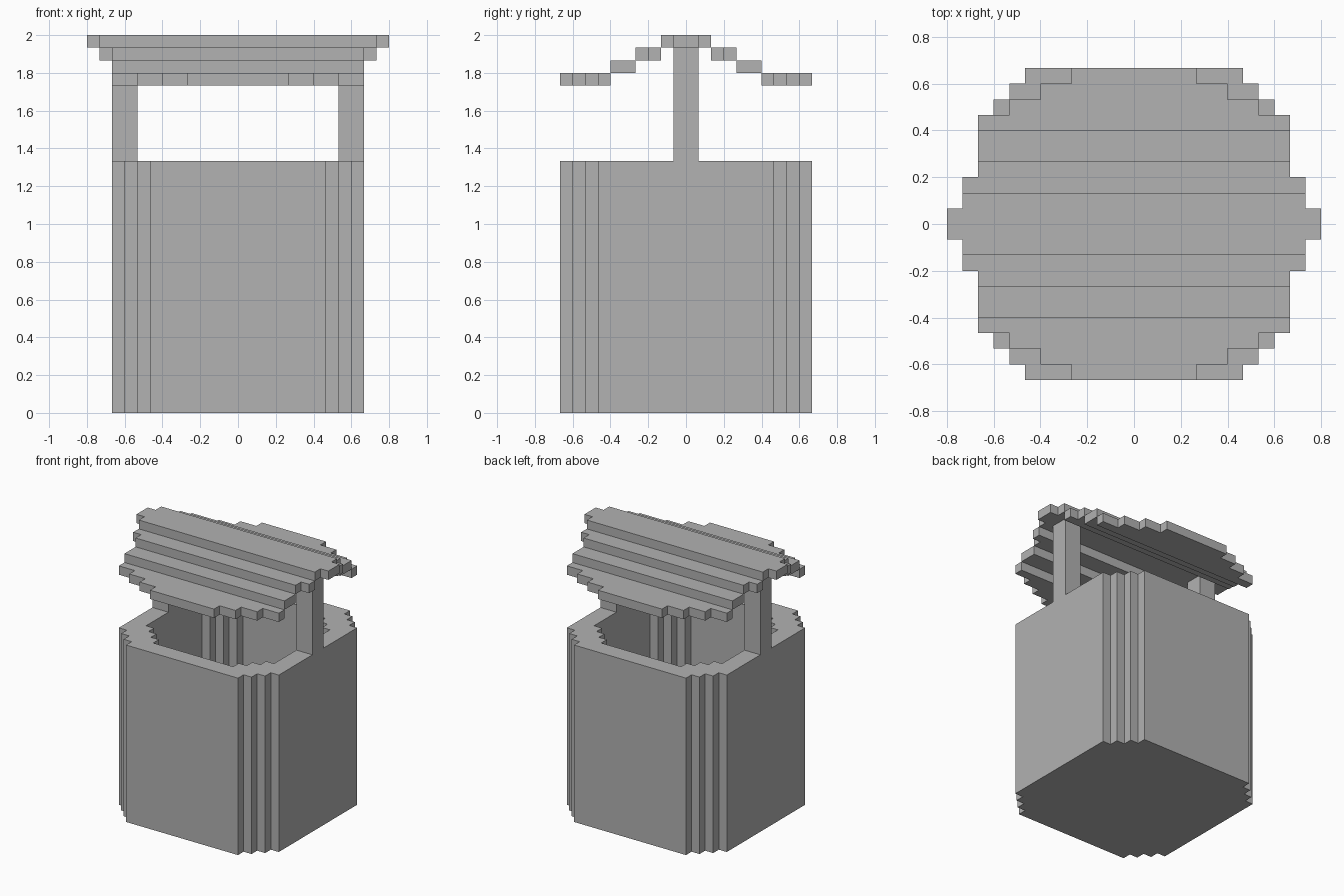
import bpy, bmesh

U = 1 / 15  # one block

cube = bpy.data.objects.get("Cube")
if cube:
    bpy.data.objects.remove(cube, do_unlink=True)

stone = bpy.data.materials.new("plain grey")
stone.use_nodes = True
grey = (0.445, 0.445, 0.445, 1)
stone.diffuse_color = grey
stone.node_tree.nodes["Principled BSDF"].inputs["Base Color"].default_value = grey


def stepped_side(y, steps):
    """Right-hand stair edge; each step is (half width, y where it ends)."""
    points = []
    for half, end in steps:
        points += [(half, y), (half, end)]
        y = end
    return points


def mirrored_x(side):
    return side + [(-x, y) for x, y in reversed(side)]


def full_plan(steps):
    """Plan symmetric about both axes, starting from the middle."""
    upper = stepped_side(0, steps)[1:]
    return mirrored_x([(x, -y) for x, y in reversed(upper)] + upper)


def loft(name, rings, mirror_axis=None):
    """Skin a stack of (outline, height) rings and cap both ends."""
    bm = bmesh.new()
    loops = [[bm.verts.new((x * U, y * U, z * U)) for x, y in outline]
             for outline, z in rings]
    count = len(loops[0])
    for a, b in zip(loops, loops[1:]):
        for i in range(count):
            j = (i + 1) % count
            bm.faces.new((a[i], a[j], b[j], b[i]))
    bm.faces.new(reversed(loops[0]))
    bm.faces.new(loops[-1])
    bmesh.ops.recalc_face_normals(bm, faces=bm.faces)
    mesh = bpy.data.meshes.new(name)
    bm.to_mesh(mesh)
    bm.free()
    mesh.materials.append(stone)
    obj = bpy.data.objects.new(name, mesh)
    bpy.context.collection.objects.link(obj)
    if mirror_axis is not None:
        mod = obj.modifiers.new("Mirror", 'MIRROR')
        mod.use_axis = [axis == mirror_axis for axis in range(3)]
        mod.use_mirror_merge = False
    return obj


# Hollow well body with stepped corners
outer = full_plan([(10 - i, 7 + i) for i in range(4)])
inner = full_plan([(8 - i, 5 + i) for i in range(4)])
loft("well_body", [(outer, 0), (outer, 20), (inner, 20), (inner, 2)])

# Two roof posts
post = [(8, -1), (10, -1), (10, 1), (8, 1)]
loft("roof_posts", [(post, 20), (post, 29)], mirror_axis=0)

# Ridge of the roof
ridge = full_plan([(12, 1), (11, 2)])
loft("roof_ridge", [(ridge, 29), (ridge, 30)])

# Descending roof tiers, one slope mirrored to the other
tiers = {
    "roof_upper_tier": (28, 2, [(11, 3), (10, 4)]),
    "roof_middle_tier": (27, 4, [(10, 6)]),
    "roof_eave": (26, 6, [(10, 7), (8, 8), (6, 9), (4, 10)]),
}
for name, (z, start, steps) in tiers.items():
    plan = mirrored_x(stepped_side(start, steps))
    loft(name, [(plan, z), (plan, z + 1)], mirror_axis=1)
